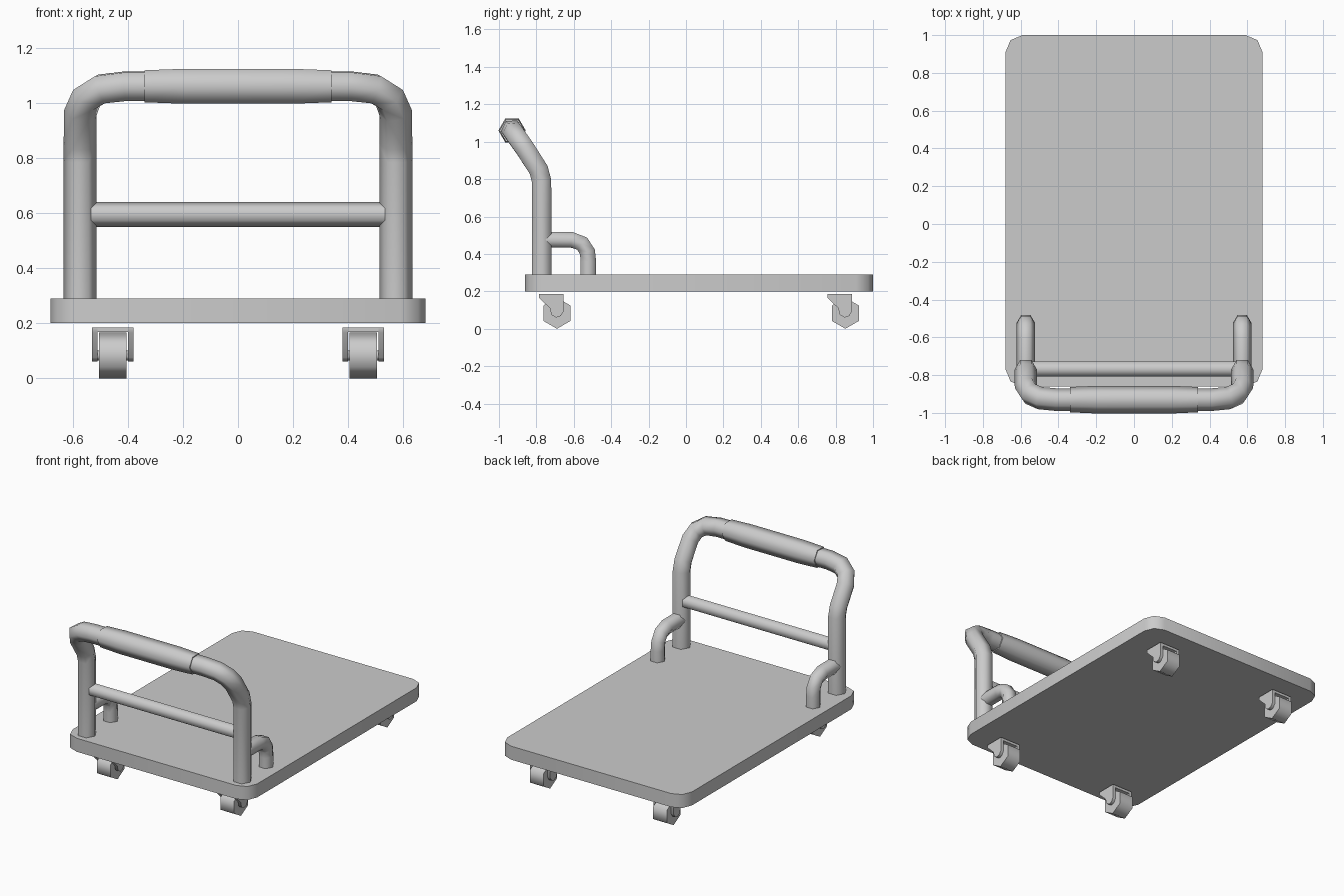
import bpy, bmesh, math
from mathutils import Vector

if "Cube" in bpy.data.objects:
    bpy.data.objects.remove(bpy.data.objects["Cube"])

GREY = (0.6, 0.6, 0.6, 1)
grey = bpy.data.materials.new("plain grey")
grey.use_nodes = True
grey.diffuse_color = GREY
grey.node_tree.nodes["Principled BSDF"].inputs["Base Color"].default_value = GREY


def finish(bm, name, mirror=False):
    """Turn a bmesh into a named, shaded object."""
    bmesh.ops.recalc_face_normals(bm, faces=bm.faces[:])
    mesh = bpy.data.meshes.new(name)
    bm.to_mesh(mesh)
    bm.free()
    mesh.materials.append(grey)
    obj = bpy.data.objects.new(name, mesh)
    bpy.context.collection.objects.link(obj)
    bpy.ops.object.select_all(action='DESELECT')
    obj.select_set(True)
    bpy.context.view_layer.objects.active = obj
    bpy.ops.object.shade_smooth_by_angle(angle=math.radians(65))
    if mirror:
        obj.modifiers.new("Mirror", 'MIRROR')
    return obj


def tube(name, path, radii, side, open_end=False, mirror=False):
    """Sweep a hexagon along a path; one corner starts out pointing to side."""
    pts = [Vector(p) for p in path]
    if not isinstance(radii, list):
        radii = [radii] * len(pts)
    bm = bmesh.new()
    u, last, rings = Vector(side), None, []
    for i, p in enumerate(pts):
        t = Vector()
        if i > 0:
            t += (p - pts[i - 1]).normalized()
        if i < len(pts) - 1:
            t += (pts[i + 1] - p).normalized()
        t.normalize()
        if open_end and i == len(pts) - 1:
            t = Vector((-1, 0, 0))
        if last:
            u = last.rotation_difference(t) @ u
        v, last = t.cross(u), t
        rings.append([bm.verts.new(p + radii[i] * (u * math.cos(k * math.pi / 3)
                                                   + v * math.sin(k * math.pi / 3)))
                      for k in range(6)])
    for a, b in zip(rings, rings[1:]):
        for k in range(6):
            bm.faces.new((a[k], a[k - 1], b[k - 1], b[k]))
    bm.faces.new(rings[0])
    if not open_end:
        bm.faces.new(rings[-1])
    return finish(bm, name, mirror)


def prism(bm, outline, x0, x1):
    """Extrude a (y, z) outline from x0 to x1."""
    a = [bm.verts.new((x0, y, z)) for y, z in outline]
    b = [bm.verts.new((x1, y, z)) for y, z in outline]
    bm.faces.new(a)
    bm.faces.new(b)
    for i in range(len(a)):
        bm.faces.new((a[i], a[i - 1], b[i - 1], b[i]))


# Deck with clipped round corners
bm = bmesh.new()
bmesh.ops.create_cube(bm, size=1)
for v in bm.verts:
    v.co = (v.co.x * 1.36, 0.07 + v.co.y * 1.86, 0.245 + v.co.z * 0.09)
uprights = [e for e in bm.edges if abs(e.verts[0].co.z - e.verts[1].co.z) > 0.05]
bmesh.ops.bevel(bm, geom=uprights, offset=0.09, segments=2, profile=0.5, affect='EDGES')
finish(bm, "deck")

# Push handle: leg, backward lean, then a round corner into the top bar
tube("handle_frame",
     [(0.573, -0.772, 0.25), (0.573, -0.772, 0.79), (0.573, -0.788, 0.85),
      (0.572, -0.862, 0.965), (0.55, -0.899, 1.017), (0.497, -0.922, 1.05),
      (0.41, -0.93, 1.06), (0, -0.93, 1.06)],
     0.06, (1, 0, 0), open_end=True, mirror=True)

# Padded grip, slightly thicker in the middle
tube("handle_grip", [(x, -0.93, 1.06) for x in (-0.34, -0.2, 0.2, 0.34)],
     [0.067, 0.073, 0.073, 0.067], (0, 1, 0))

# Rail between the legs
tube("cross_rail", [(-0.56, -0.768, 0.595), (0.56, -0.768, 0.595)], 0.045, (0, 0, 1))

# Bent braces from the legs down to the deck
tube("leg_brace",
     [(0.573, y, z) for y, z in ((-0.765, 0.475), (-0.61, 0.475), (-0.555, 0.455),
                                 (-0.527, 0.41), (-0.522, 0.36), (-0.522, 0.25))],
     0.048, (1, 0, 0), mirror=True)

# Casters: fork plates under a top plate, hexagonal wheel and axle
FORK = ((-0.095, 0.185), (0.035, 0.185), (0.035, 0.092), (0.02, 0.068), (-0.005, 0.06),
        (-0.03, 0.075), (-0.038, 0.11), (-0.095, 0.165))
TOP = ((-0.095, 0.185), (0.035, 0.185), (0.035, 0.168), (-0.095, 0.168))
for place, y in (("front", -0.69), ("back", 0.852)):
    bm = bmesh.new()
    for x0, x1 in ((0.38, 0.4), (0.51, 0.53)):
        prism(bm, [(y + a, z) for a, z in FORK], x0, x1)
    prism(bm, [(y + a, z) for a, z in TOP], 0.4, 0.51)
    finish(bm, place + "_caster_fork", mirror=True)
    tube(place + "_caster_wheel", [(0.405, y, 0.083), (0.505, y, 0.083)],
         0.083, (0, 0, 1), mirror=True)
    tube(place + "_caster_axle", [(0.39, y, 0.083), (0.52, y, 0.083)],
         0.018, (0, 0, 1), mirror=True)
